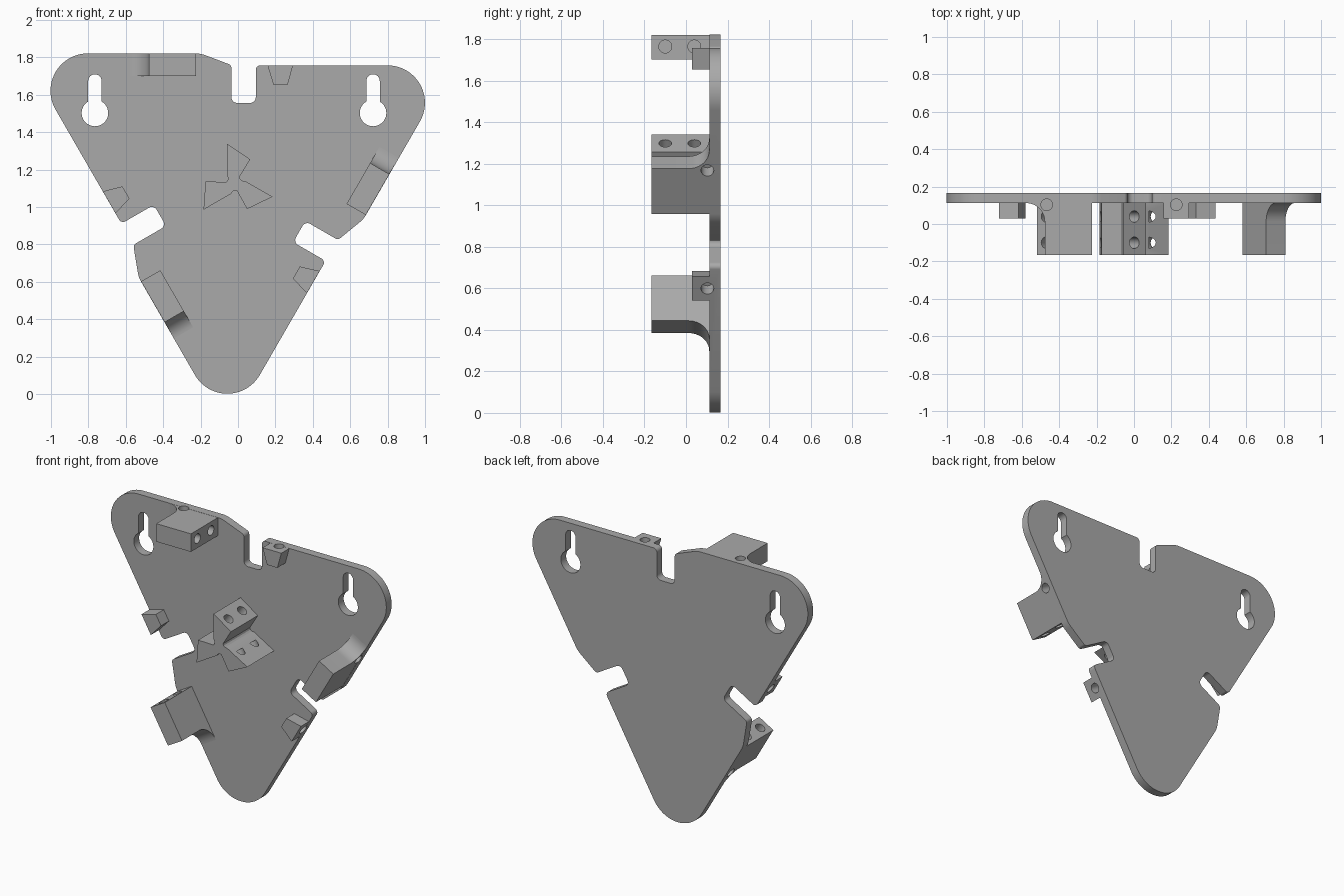
import bpy, bmesh, math
from mathutils import Vector, Matrix

if "Cube" in bpy.data.objects:
    bpy.data.objects.remove(bpy.data.objects["Cube"])

CX, CZ = -0.02, 1.127            # centre of the threefold symmetry
BACK, FACE, FRONT = 0.167, 0.112, -0.167
grey = bpy.data.materials.new("grey plastic")
grey.diffuse_color = (0.4, 0.4, 0.4, 1)
grey.use_nodes = True
grey.node_tree.nodes["Principled BSDF"].inputs["Base Color"].default_value = grey.diffuse_color


def rounded(points, steps=8):
    """Outline from (u, v, radius) corners."""
    out = []
    for i, (u, v, r) in enumerate(points):
        p = Vector((u, v))
        if r == 0:
            out.append(p)
            continue
        a = (Vector(points[i - 1][:2]) - p).normalized()
        b = (Vector(points[(i + 1) % len(points)][:2]) - p).normalized()
        half = a.angle(b) / 2
        c = p + (a + b).normalized() * r / math.sin(half)
        t0 = p + a * r / math.tan(half) - c
        t1 = p + b * r / math.tan(half) - c
        n = steps * 3 if r > 0.18 else steps
        sweep = math.atan2(t0.x * t1.y - t0.y * t1.x, t0.dot(t1))
        out += [c + Matrix.Rotation(sweep * k / n, 2) @ t0 for k in range(n + 1)]
    return out


def prism(name, ring, vec):
    """Solid swept from a ring of 3D points along vec."""
    bm = bmesh.new()
    f = bm.faces.new([bm.verts.new(p) for p in ring])
    ext = bmesh.ops.extrude_face_region(bm, geom=[f])["geom"]
    bmesh.ops.translate(bm, vec=vec, verts=[g for g in ext if isinstance(g, bmesh.types.BMVert)])
    bmesh.ops.recalc_face_normals(bm, faces=bm.faces)
    me = bpy.data.meshes.new(name)
    bm.to_mesh(me)
    bm.free()
    me.materials.append(grey)
    ob = bpy.data.objects.new(name, me)
    bpy.context.collection.objects.link(ob)
    return ob


def upright(name, pts, y0, y1):
    return prism(name, [(p[0], y0, p[1]) for p in pts], (0, y1 - y0, 0))


def drill(start, direction, depth, r=0.031):
    """Cylinder going in from a point on a face."""
    d = Vector(direction).normalized()
    q = d.to_track_quat('Z', 'Y')
    s = Vector(start) - d * 0.02
    ring = [s + q @ Vector((r * math.cos(t), r * math.sin(t), 0))
            for t in (math.tau * k / 24 for k in range(24))]
    return prism("drill", ring, d * (depth + 0.02))


def cut(ob, cutters):
    for c in cutters:
        m = ob.modifiers.new("cut", 'BOOLEAN')
        m.operation, m.solver, m.object = 'DIFFERENCE', 'EXACT', c
    bpy.context.view_layer.update()
    me = bpy.data.meshes.new_from_object(ob.evaluated_get(bpy.context.evaluated_depsgraph_get()))
    ob.modifiers.clear()
    ob.data = me
    for c in cutters:
        bpy.data.objects.remove(c)


def turn(p, k):
    return Matrix.Rotation(-math.radians(120) * k, 2) @ Vector(p[:2])


def spin(k):
    return Matrix.Translation((CX, 0, CZ)) @ Matrix.Rotation(math.radians(120) * k, 4, 'Y')


# Plate: one side outline repeated three times
side = [(-1.129, 0.6945, 0.2), (-0.18, 0.6945, 0.15), (-0.015, 0.632, 0.025),
        (-0.015, 0.43, 0.03), (0.115, 0.43, 0.03), (0.115, 0.6305, 0.025)]
outline = [(*turn(p, k), p[2]) for k in range(3) for p in side]
plate = upright("plate", rounded(outline), FACE, BACK)
plate.matrix_world = spin(0)

# Keyhole slots and side screw holes in the plate
cutters = []
for x in (-0.765, 0.722):
    a0 = math.acos(0.036 / 0.071)
    pts = [(x + 0.036 * math.cos(t), 1.674 + 0.036 * math.sin(t))
           for t in (math.pi * k / 12 for k in range(13))]
    pts += [(x + 0.071 * math.cos(t), 1.503 + 0.071 * math.sin(t))
            for t in (math.pi - a0 + (math.pi + 2 * a0) * k / 28 for k in range(29))]
    cutters.append(upright("keyhole", pts, 0, 0.3))


def side_drill(u, v):
    return drill((u, 0.103, v), (0, 0, -1), 0.08)


for k in range(3):
    for u, v in ((-0.447, 0.6945), (0.246, 0.6305)):
        d = side_drill(u, v)
        d.matrix_world = spin(k)
        cutters.append(d)
cut(plate, cutters)

# Tall edge block with a curved root
R = 0.1
prof = [(-0.205, FACE), (-0.205, FRONT), (-0.457, FRONT)]
prof += [(-0.457 - R + R * math.cos(t), FACE - R + R * math.sin(t))
         for t in (math.pi / 2 * k / 12 for k in range(13))]
block = prism("edge_block", [(x, y, 0.575) for x, y in prof], (0, 0, 0.1185))
cut(block, [drill((-0.205, y, 0.637), (-1, 0, 0), 0.14) for y in (-0.1, 0.04)]
    + [side_drill(-0.447, 0.6945)])

# Small tapered lug
lug = upright("edge_lug", [(0.178, 0.63), (0.314, 0.63), (0.285, 0.526), (0.21, 0.526)], 0.03, FACE)
cut(lug, [side_drill(0.246, 0.6305)])

# Three-armed centre block
arm = [(-0.04, 0.045, 0), (-0.04, 0.213, 0), (0.085, 0.128, 0), (0.028, 0.034, 0),
       (0.032, 0.022, 0), (0.042, 0.014, 0)]
hub = upright("centre_block", [turn(p, k) for k in range(3) for p in arm], FRONT, FACE)
hub_cutters = []
for k in range(3):
    s, d = turn((0.022, 0.171), k), turn((-0.56, -0.83), k)
    hub_cutters += [drill((s.x, y, s.y), (d.x, 0, d.y), 0.1) for y in (-0.1, 0.04)]
cut(hub, hub_cutters)
hub.matrix_world = spin(0)

# Repeat the edge parts on the three sides
for src in (block, lug):
    src.matrix_world = spin(0)
    for k in (1, 2):
        ob = bpy.data.objects.new(f"{src.name}_{k + 1}", src.data)
        ob.matrix_world = spin(k)
        bpy.context.collection.objects.link(ob)

bpy.ops.object.select_all(action='DESELECT')
for ob in (plate, block, lug, hub):
    ob.select_set(True)
bpy.context.view_layer.objects.active = plate
bpy.ops.object.shade_smooth_by_angle(angle=math.radians(30))
